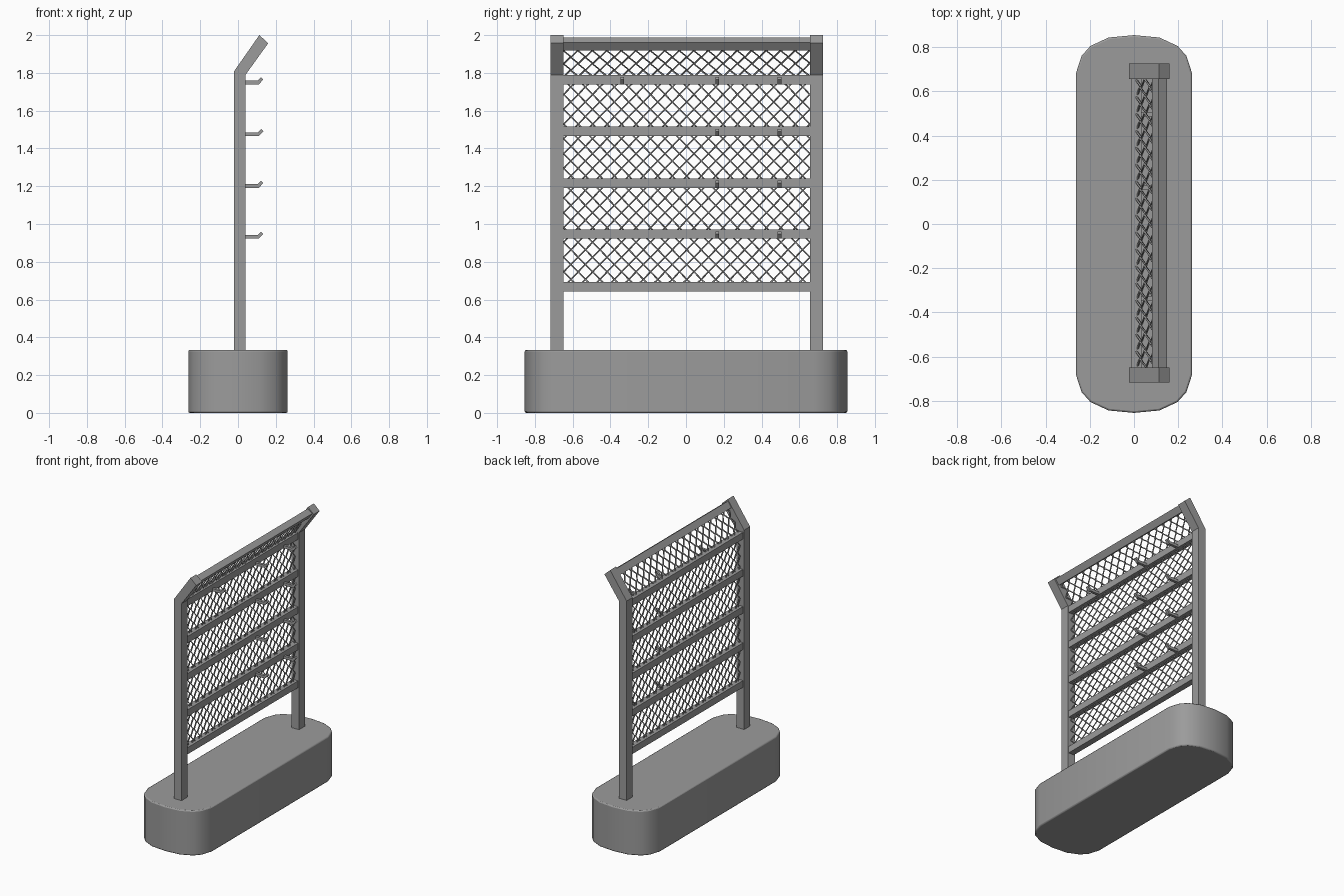
import bpy
import bmesh
import math
from mathutils import Vector

cube = bpy.data.objects.get("Cube")
if cube:
    bpy.data.objects.remove(cube, do_unlink=True)

# One flat grey for everything
grey = bpy.data.materials.new("grey metal")
grey.use_nodes = True
grey.diffuse_color = (0.33, 0.33, 0.33, 1)
grey.node_tree.nodes["Principled BSDF"].inputs["Base Color"].default_value = (0.33, 0.33, 0.33, 1)


def add_object(name, data):
    obj = bpy.data.objects.new(name, data)
    data.materials.append(grey)
    bpy.context.collection.objects.link(obj)
    return obj


def prism(name, points, offset):
    """Extrude a flat outline of 3D points along an offset."""
    bm = bmesh.new()
    face = bm.faces.new([bm.verts.new(p) for p in points])
    top = bmesh.ops.extrude_face_region(bm, geom=[face])["geom"]
    bmesh.ops.translate(bm, vec=offset, verts=[v for v in top if isinstance(v, bmesh.types.BMVert)])
    bmesh.ops.recalc_face_normals(bm, faces=bm.faces)
    mesh = bpy.data.meshes.new(name)
    bm.to_mesh(mesh)
    bm.free()
    return add_object(name, mesh)


def side_prism(name, profile, y0, y1):
    """Extrude an x-z profile across y."""
    return prism(name, [(x, y0, z) for x, z in profile], (0, y1 - y0, 0))


def rail(name, x, z, thick, height, angle=0):
    c, s = math.cos(angle), math.sin(angle)
    corners = [(-1, -1), (1, -1), (1, 1), (-1, 1)]
    profile = [(x + a * thick / 2 * c + b * height / 2 * s,
                z - a * thick / 2 * s + b * height / 2 * c) for a, b in corners]
    return side_prism(name, profile, INNER_Y0, INNER_Y1)


INNER_Y0, INNER_Y1, POST_W = -0.648, 0.656, 0.069
TILT = math.radians(35)

# Rounded planter-like base with softened rims
quarter = [(0.263, 0.68), (0.237, 0.76), (0.197, 0.805), (0.115, 0.843), (0, 0.854)]
half = quarter + [(-x, y) for x, y in reversed(quarter[:-1])]
outline = half + [(-x, -y) for x, y in half]
base = prism("base", [(x, y, 0) for x, y in outline], (0, 0, 0.333))
bevel = base.modifiers.new("soft rim", "BEVEL")
bevel.width = 0.008
bevel.segments = 2
bevel.limit_method = "ANGLE"
bevel.angle_limit = math.radians(60)
bpy.ops.object.select_all(action="DESELECT")
base.select_set(True)
bpy.context.view_layer.objects.active = base
bpy.ops.object.shade_smooth_by_angle(angle=math.radians(40))

# Two posts, bent forward at the top
post_profile = [(-0.022, 0.3), (0.04, 0.3), (0.04, 1.79),
                (0.16, 1.957), (0.113, 2.0), (-0.022, 1.807)]
side_prism("right_post", post_profile, INNER_Y0 - POST_W, INNER_Y0)
side_prism("left_post", post_profile, INNER_Y1, INNER_Y1 + POST_W)

# Horizontal rails and the tilted top rail
rail_heights = [0.668, 0.947, 1.216, 1.49, 1.764]
for i, z in enumerate(rail_heights):
    rail(f"rail_{i + 1}", 0.01, z, 0.046, 0.05)
rail("top_rail", 0.115, 1.953, 0.046, 0.05, TILT)

# Small hooks with upturned tips
hook_profile = [(0.03, -0.01), (0.11, -0.01), (0.134, 0.016),
                (0.122, 0.028), (0.104, 0.01), (0.03, 0.01)]
for i, z in enumerate(rail_heights[1:]):
    spots = [0.165, 0.495] + ([-0.337] if i == 3 else [])
    for j, y in enumerate(spots):
        side_prism(f"hook_{i + 1}_{j + 1}",
                   [(x, z - 0.015 + h) for x, h in hook_profile], y - 0.01, y + 0.01)


# Chain-link mesh made of interlocking zigzag wires
def wire_mesh(name, bottom, top, rows, columns=34):
    low, high = Vector((bottom[0], 0, bottom[1])), Vector((top[0], 0, top[1]))
    normal = (high - low).normalized().cross(Vector((0, 1, 0)))
    step = (INNER_Y1 - INNER_Y0) / columns
    curve = bpy.data.curves.new(name, "CURVE")
    curve.dimensions = "3D"
    curve.bevel_depth = 0.0055
    curve.bevel_resolution = 0
    curve.use_fill_caps = True
    for i in range(columns):
        spline = curve.splines.new("POLY")
        spline.points.add(rows)
        for k, point in enumerate(spline.points):
            swing = (k + i) % 2
            p = low.lerp(high, k / rows) + normal * 0.004 * (2 * swing - 1)
            point.co = (p.x, INNER_Y0 + (i + swing) * step, p.z, 1)
    obj = add_object(name, curve)
    bpy.ops.object.select_all(action="DESELECT")
    obj.select_set(True)
    bpy.context.view_layer.objects.active = obj
    bpy.ops.object.convert(target="MESH")


wire_mesh("main_mesh", (0.01, 0.668), (0.01, 1.764), 28)
wire_mesh("top_mesh", (0.01, 1.78), (0.115, 1.953), 5)
